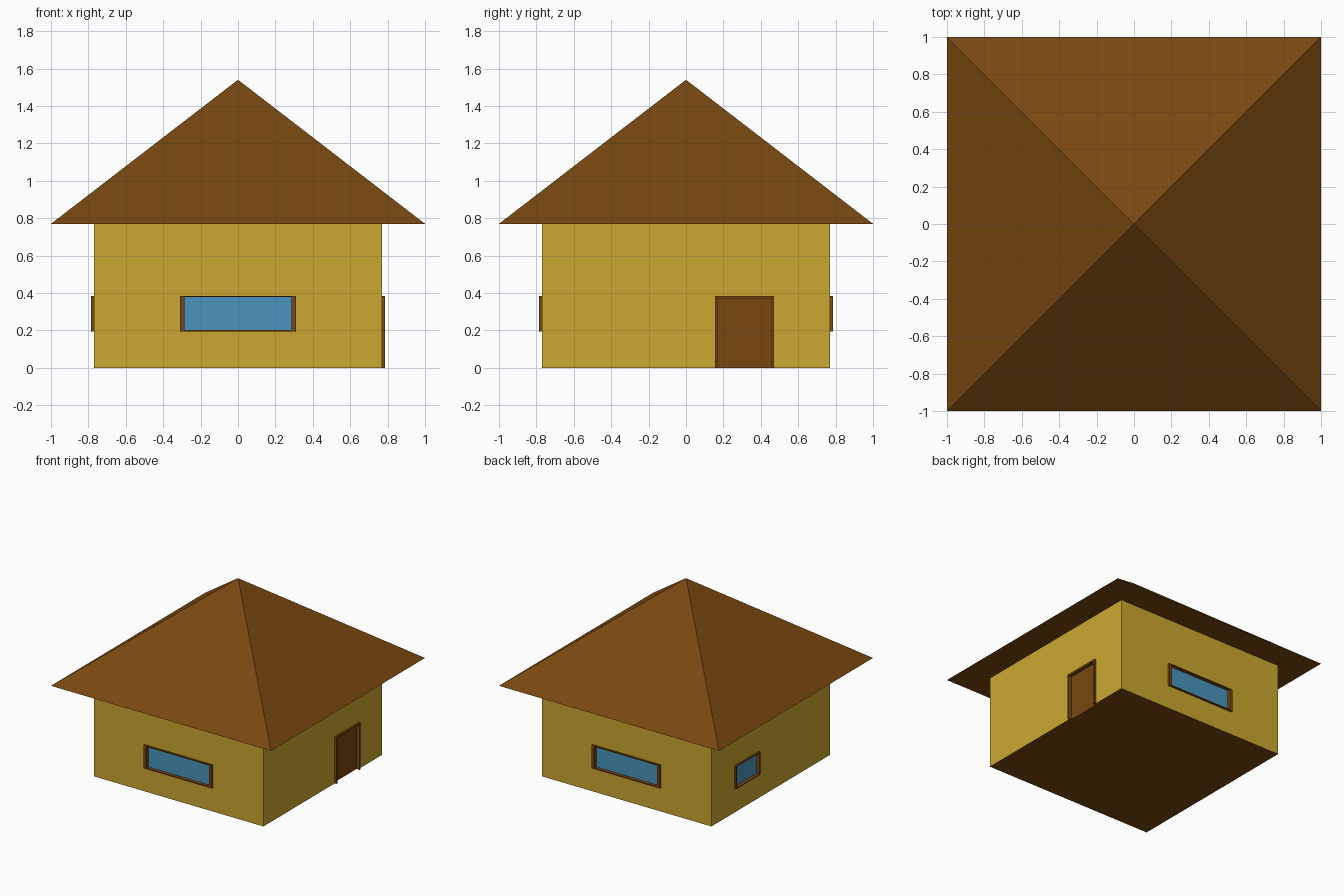
import bpy, bmesh
from math import radians
from mathutils import Matrix, Vector

if "Cube" in bpy.data.objects:
    bpy.data.objects.remove(bpy.data.objects["Cube"])

W, EAVE, TOP = 0.77, 0.77, 1.54      # wall half width, eave height, roof peak
OUT, BACK, PANE = 0.785, 0.75, 0.757  # frame front, recess back, panel face


def material(name, rgb):
    m = bpy.data.materials.new(name)
    m.diffuse_color = (*rgb, 1)
    m.use_nodes = True
    m.node_tree.nodes["Principled BSDF"].inputs["Base Color"].default_value = m.diffuse_color
    return m


WALL = material("wall_yellow", (0.60, 0.39, 0.03))
BROWN = material("wood_brown", (0.19, 0.064, 0.005))
GLASS = material("glass_blue", (0.068, 0.30, 0.50))


def finish(name, bm, *mats):
    mesh = bpy.data.meshes.new(name)
    bm.to_mesh(mesh)
    bm.free()
    obj = bpy.data.objects.new(name, mesh)
    for m in mats:
        mesh.materials.append(m)
    bpy.context.collection.objects.link(obj)
    return obj


def add_box(bm, lo, hi, turn=Matrix()):
    lo, hi = Vector(lo), Vector(hi)
    mat = turn @ Matrix.Translation((lo + hi) / 2) @ Matrix.Diagonal((*(hi - lo), 1))
    bmesh.ops.create_cube(bm, size=1, matrix=mat)


def box(name, lo, hi, turn, *mats):
    bm = bmesh.new()
    add_box(bm, lo, hi, turn)
    return finish(name, bm, *mats)


# Walls: a closed block with a brown floor face
walls = box("walls", (-W, -W, 0), (W, W, EAVE), Matrix(), WALL, BROWN)
for p in walls.data.polygons:
    if p.normal.z < -0.5:
        p.material_index = 1

# Roof: four-sided pyramid with a flat underside
bm = bmesh.new()
bmesh.ops.create_cone(bm, cap_ends=True, segments=4, radius1=2 ** 0.5, radius2=0,
                      depth=TOP - EAVE,
                      matrix=Matrix.Translation((0, 0, (EAVE + TOP) / 2))
                      @ Matrix.Rotation(radians(45), 4, 'Z'))
bmesh.ops.remove_doubles(bm, verts=bm.verts, dist=1e-4)
finish("roof", bm, BROWN)


def opening(name, angle, x0, x1, z0, z1, panel_mat, sill=True):
    """Recessed framed opening, laid out on the front wall and turned into place."""
    turn = Matrix.Rotation(radians(angle), 4, 'Z')
    side, rail = (x1 - x0) * 0.04, (z1 - z0) * 0.04
    # Recess cut in the wall
    cutter = box(name + "_cutter", (x0, -1, z0 if sill else -0.1),
                 (x1, -BACK, z1), turn)
    cutter.hide_render = True
    cutter.hide_set(True)
    mod = walls.modifiers.new(name, 'BOOLEAN')
    mod.operation, mod.solver, mod.object = 'DIFFERENCE', 'EXACT', cutter
    # Frame: jambs, head and optional sill
    bm = bmesh.new()
    for a, b in ((x0, x0 + side), (x1 - side, x1)):
        add_box(bm, (a, -OUT, z0), (b, -BACK, z1), turn)
    add_box(bm, (x0 + side, -OUT, z1 - rail), (x1 - side, -BACK, z1), turn)
    if sill:
        add_box(bm, (x0 + side, -OUT, z0), (x1 - side, -BACK, z0 + rail), turn)
    finish(name + "_frame", bm, BROWN)
    # Glass or door leaf
    box(name + "_panel", (x0 + side, -PANE, z0), (x1 - side, -BACK, z1 - rail),
        turn, panel_mat)


opening("front_window", 0, -0.31, 0.31, 0.195, 0.385, GLASS)
opening("back_window", 180, -0.31, 0.31, 0.195, 0.385, GLASS)
opening("left_window", -90, -0.47, -0.155, 0.195, 0.385, GLASS)
opening("door", 90, 0.155, 0.47, 0, 0.385, BROWN, sill=False)
